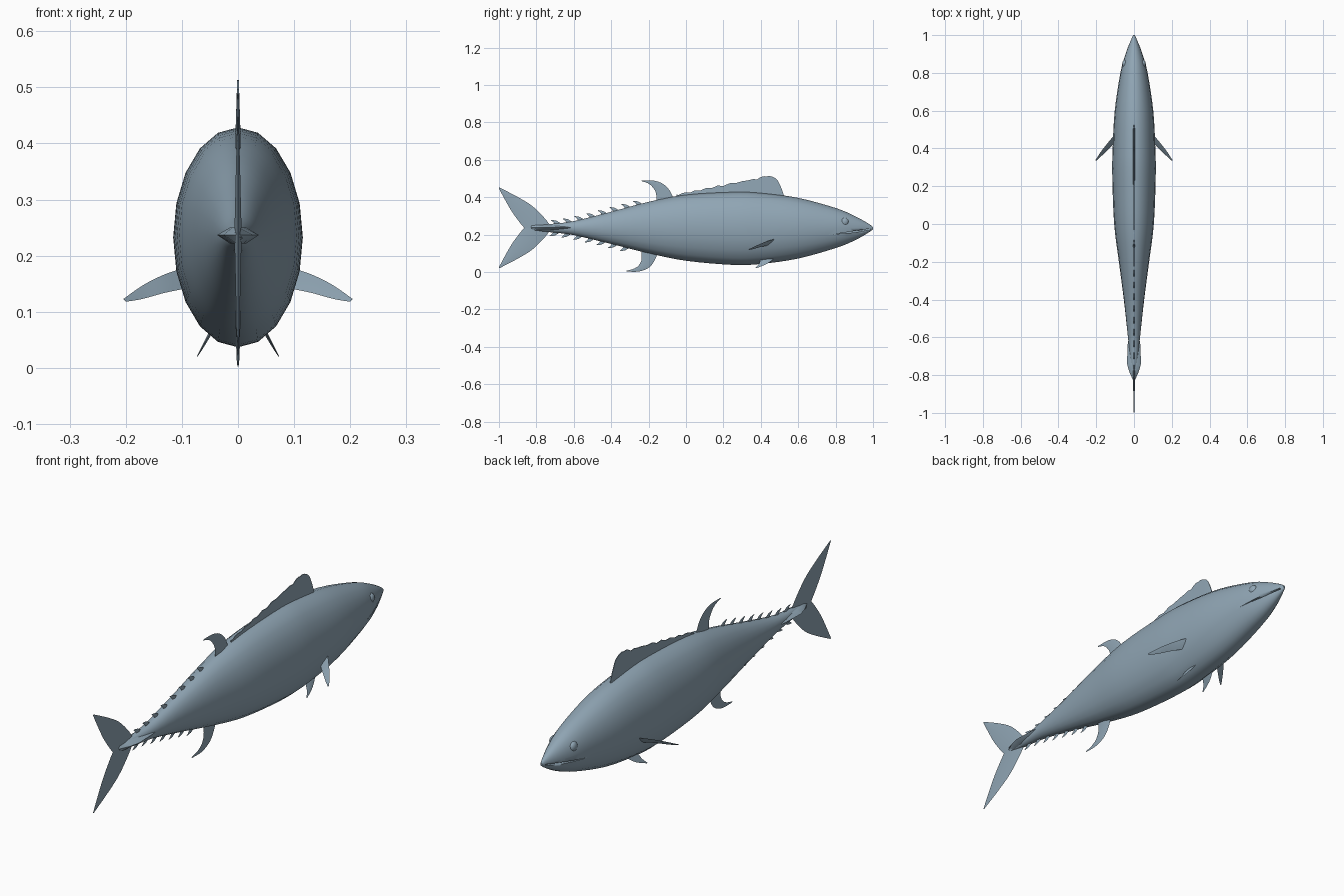
import bpy, bmesh, math
from mathutils import Vector

cube = bpy.data.objects.get("Cube")
if cube:
    bpy.data.objects.remove(cube, do_unlink=True)

skin = bpy.data.materials.new("blue grey skin")
COLOUR = (0.28, 0.38, 0.46, 1)
skin.use_nodes = True
skin.diffuse_color = COLOUR
skin.node_tree.nodes["Principled BSDF"].inputs["Base Color"].default_value = COLOUR


def smooth_path(rows, steps):
    """Catmull-Rom interpolation through rows of equal length."""
    out = []
    for i in range(len(rows) - 1):
        a, b, c, d = (Vector(rows[max(0, min(len(rows) - 1, i + k))]) for k in (-1, 0, 1, 2))
        for s in range(steps):
            t = s / steps
            out.append(b + (c - a) * t / 2 + (2 * a - 5 * b + 4 * c - d) * t * t / 2
                       + (3 * b - a - 3 * c + d) * t ** 3 / 2)
    return out + [Vector(rows[-1])]


def loft(name, rings, angle=40):
    """Skin a list of closed rings and cap both ends."""
    bm = bmesh.new()
    loops = [[bm.verts.new(p) for p in ring] for ring in rings]
    n = len(loops[0])
    for a, b in zip(loops, loops[1:]):
        for i in range(n):
            j = (i + 1) % n
            bm.faces.new((a[i], a[j], b[j], b[i]))
    bm.faces.new(loops[0])
    bm.faces.new(loops[-1])
    bmesh.ops.recalc_face_normals(bm, faces=bm.faces)
    mesh = bpy.data.meshes.new(name)
    bm.to_mesh(mesh)
    bm.free()
    obj = bpy.data.objects.new(name, mesh)
    bpy.context.collection.objects.link(obj)
    mesh.materials.append(skin)
    shade(obj, angle)
    return obj


def shade(obj, angle):
    bpy.ops.object.select_all(action='DESELECT')
    bpy.context.view_layer.objects.active = obj
    obj.select_set(True)
    bpy.ops.object.shade_smooth_by_angle(angle=math.radians(angle))


def fin(name, pairs, thick=0.005, side=Vector((1, 0, 0)), steps=4):
    """Thin lens-shaped fin from (leading, trailing) point pairs, root to tip."""
    rows = smooth_path([tuple(a) + tuple(b) for a, b in pairs], steps)
    rings = []
    for i, r in enumerate(rows):
        lead, trail = Vector(r[:3]), Vector(r[3:])
        mid = (lead + trail) / 2
        off = side * thick * (1 - 0.8 * i / (len(rows) - 1))
        rings.append([lead, mid + off, trail, mid - off])
    return loft(name, rings)


def flat_fin(name, pairs, **kw):
    """Fin in the centre plane, given as (y, z, y, z) rows."""
    return fin(name, [((0, a, b), (0, c, d)) for a, b, c, d in pairs], **kw)


# Body: y, bottom z, top z, half width
stations = [
    (1.0, 0.228, 0.24, 0.004), (0.97, 0.207, 0.262, 0.018), (0.9, 0.168, 0.3, 0.045),
    (0.8, 0.128, 0.342, 0.072), (0.6, 0.072, 0.396, 0.102), (0.4, 0.043, 0.423, 0.113),
    (0.25, 0.038, 0.428, 0.115), (0, 0.06, 0.413, 0.105), (-0.2, 0.1, 0.375, 0.08),
    (-0.4, 0.15, 0.322, 0.054), (-0.6, 0.197, 0.272, 0.032), (-0.72, 0.212, 0.257, 0.02),
    (-0.82, 0.222, 0.248, 0.006)]
profile = smooth_path([s + (0,) for s in stations], 4)
SIDES = 20
rings = []
for y, lo, hi, w, _ in profile:
    rings.append([(w * math.sin(2 * math.pi * k / SIDES), y,
                   (lo + hi) / 2 + (hi - lo) / 2 * math.cos(2 * math.pi * k / SIDES))
                  for k in range(SIDES)])
body = loft("body", rings)


def surface(y):
    """Bottom and top of the body at y."""
    for a, b in zip(profile, profile[1:]):
        if b[0] <= y <= a[0]:
            r = a.lerp(b, (a[0] - y) / (a[0] - b[0]))
            return r[1], r[2]
    return profile[-1][1], profile[-1][2]


# Mouth slit on each side
for sx, word in ((1, "left"), (-1, "right")):
    cutter = loft(word + "_mouth_cutter", [
        [(sx * x, 0.79, 0.202), (sx * x, 0.9, 0.219), (sx * x, 0.985, 0.232),
         (sx * x, 0.985, 0.226), (sx * x, 0.9, 0.211)] for x in (0.006, 0.12)])
    cutter.hide_render = True
    cutter.hide_set(True)
    cutter.display_type = 'WIRE'
    cut = body.modifiers.new(word + " mouth", 'BOOLEAN')
    cut.operation = 'DIFFERENCE'
    cut.object = cutter

# Tail keels
keel = [(-0.56, 0.02), (-0.64, 0.034), (-0.74, 0.037), (-0.78, 0.026), (-0.83, 0.004)]
loft("tail_keel", [[(w, y, 0.237), (w * 0.4, y, 0.25), (-w * 0.4, y, 0.25),
                    (-w, y, 0.237), (-w * 0.4, y, 0.222), (w * 0.4, y, 0.222)] for y, w in keel])

# Tail lobes, mirrored about the tail axis
MID = 0.236
for s, word in ((1, "upper"), (-1, "lower")):
    flat_fin(word + "_tail_lobe", [
        (-0.72, MID, -0.865, MID), (-0.75, MID + s * 0.045, -0.89, MID + s * 0.03),
        (-0.82, MID + s * 0.115, -0.93, MID + s * 0.085),
        (-0.9, MID + s * 0.165, -0.965, MID + s * 0.145),
        (-0.998, MID + s * 0.216, -1.0, MID + s * 0.21)], thick=0.007)

# First dorsal fin with a scalloped top edge
crest = smooth_path([(0.525, 0.405), (0.505, 0.46), (0.48, 0.5), (0.43, 0.514), (0.36, 0.498),
                     (0.2, 0.468), (0.05, 0.437), (-0.05, 0.417)], 5)
rings = []
for y, z in crest:
    base = surface(y)[1] - 0.02
    if y < 0.44:
        z -= 0.008 * (1 - abs(math.sin((y - 0.44) * math.pi / 0.06)))
    z = max(z, base + 0.012)
    rings.append([(0.005, y, base), (0.0015, y, z), (-0.0015, y, z), (-0.005, y, base)])
loft("first_dorsal_fin", rings)

# Second dorsal and anal fins
flat_fin("second_dorsal_fin", [
    (-0.065, 0.385, -0.16, 0.365), (-0.085, 0.432, -0.16, 0.42), (-0.12, 0.469, -0.18, 0.455),
    (-0.17, 0.488, -0.205, 0.475), (-0.238, 0.49, -0.24, 0.486)])
flat_fin("anal_fin", [
    (-0.145, 0.12, -0.24, 0.125), (-0.165, 0.068, -0.237, 0.07), (-0.195, 0.026, -0.252, 0.036),
    (-0.25, 0.003, -0.28, 0.017), (-0.318, 0.002, -0.32, 0.006)])

# Finlets along the back and belly of the tail
def finlet(name, y, s):
    lo, hi = surface(y)
    z = hi if s > 0 else lo
    flat_fin(name, [(y + 0.025, z - s * 0.006, y - 0.012, z - s * 0.016),
                    (y - 0.005, z + s * 0.014, y - 0.018, z + s * 0.002),
                    (y - 0.033, z + s * 0.018, y - 0.034, z + s * 0.016)], thick=0.004, steps=2)


for i in range(8):
    finlet(f"upper_finlet_{i + 1}", -0.25 - 0.0625 * i, 1)
for i in range(7):
    finlet(f"lower_finlet_{i + 1}", -0.32 - 0.0625 * i, -1)

# Paired fins and eyes
for s, word in ((1, "left"), (-1, "right")):
    fin(word + "_pectoral_fin", [
        ((s * 0.09, 0.49, 0.18), (s * 0.09, 0.44, 0.142)),
        ((s * 0.13, 0.44, 0.167), (s * 0.13, 0.40, 0.134)),
        ((s * 0.17, 0.39, 0.147), (s * 0.17, 0.362, 0.123)),
        ((s * 0.204, 0.338, 0.123), (s * 0.2, 0.335, 0.118))],
        side=Vector((s * 0.7, 0.5, 0.3)))
    fin(word + "_pelvic_fin", [
        ((s * 0.045, 0.47, 0.07), (s * 0.045, 0.4, 0.07)),
        ((s * 0.06, 0.43, 0.042), (s * 0.06, 0.39, 0.043)),
        ((s * 0.073, 0.375, 0.02), (s * 0.072, 0.37, 0.021))], thick=0.004)
    bpy.ops.mesh.primitive_uv_sphere_add(segments=20, ring_count=12, radius=0.022,
                                         location=(s * 0.047, 0.847, 0.268))
    eye = bpy.context.object
    eye.name = word + "_eye"
    eye.scale.x = 0.7
    eye.data.materials.append(skin)
    shade(eye, 60)
